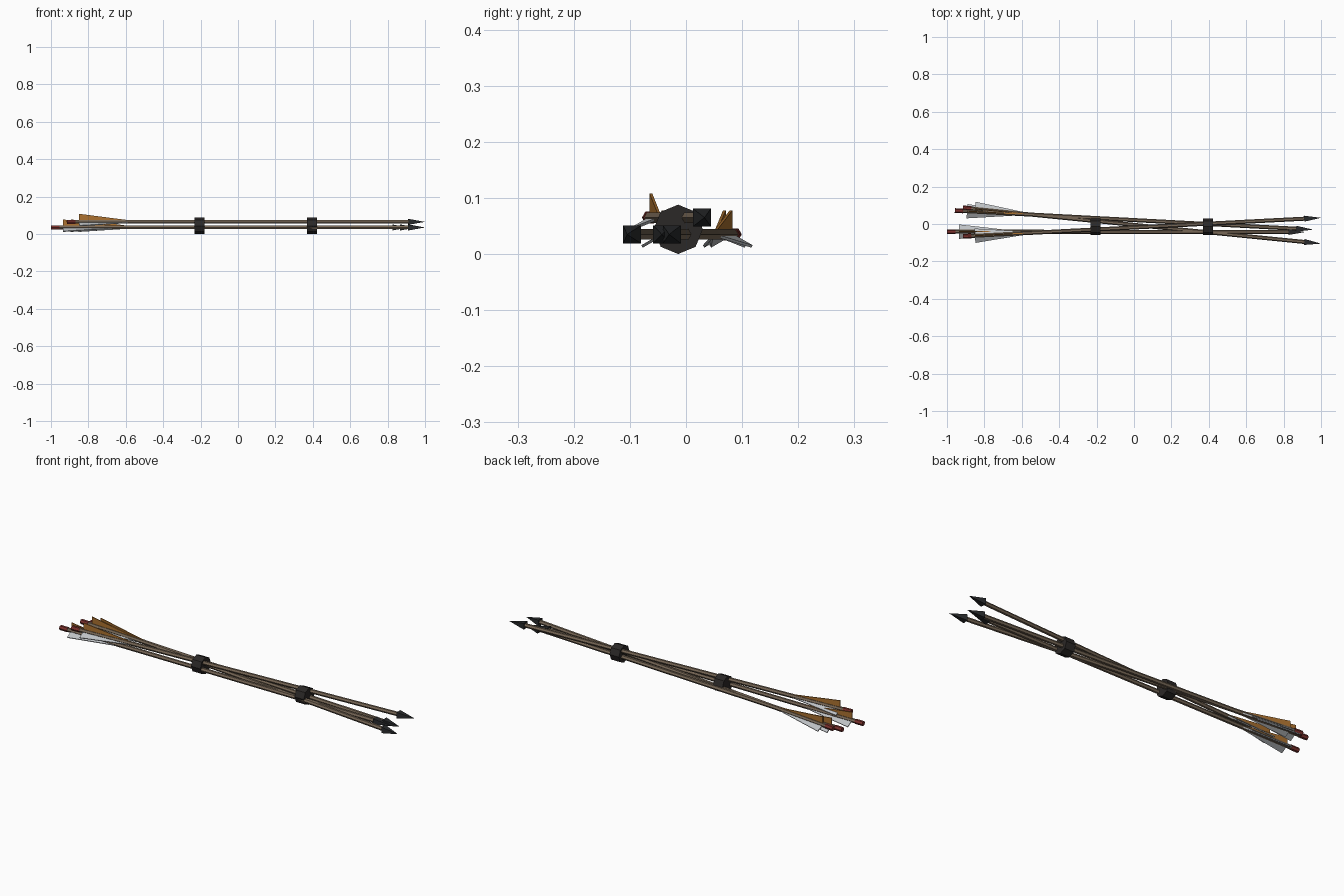
import bpy, bmesh, math
from mathutils import Vector, Matrix

if "Cube" in bpy.data.objects:
    bpy.data.objects.remove(bpy.data.objects["Cube"])


def material(name, rgb):
    m = bpy.data.materials.new(name)
    m.diffuse_color = (*rgb, 1)
    m.use_nodes = True
    m.node_tree.nodes["Principled BSDF"].inputs["Base Color"].default_value = m.diffuse_color
    return m


WOOD = material("wood", (0.19, 0.14, 0.095))
IRON = material("iron", (0.022, 0.024, 0.026))
RED = material("red", (0.20, 0.03, 0.025))
ORANGE = material("orange", (0.42, 0.17, 0.03))
WHITE = material("white", (0.52, 0.54, 0.56))
LEATHER = material("leather", (0.024, 0.021, 0.02))


def add_object(name, bm, mat, matrix):
    bmesh.ops.recalc_face_normals(bm, faces=bm.faces)
    me = bpy.data.meshes.new(name)
    bm.to_mesh(me)
    bm.free()
    me.materials.append(mat)
    ob = bpy.data.objects.new(name, me)
    ob.matrix_world = matrix
    bpy.context.collection.objects.link(ob)
    return ob


def rod(name, x0, x1, r0, r1, sides, spin, mat, matrix):
    """Tapered prism lying along local x."""
    bm = bmesh.new()
    bmesh.ops.create_cone(bm, cap_ends=True, segments=sides,
                          radius1=r0, radius2=r1, depth=x1 - x0)
    turn = (Matrix.Translation(((x0 + x1) / 2, 0, 0))
            @ Matrix.Rotation(spin, 4, 'X') @ Matrix.Rotation(math.pi / 2, 4, 'Y'))
    bmesh.ops.transform(bm, matrix=turn, verts=bm.verts)
    return add_object(name, bm, mat, matrix)


def feather(name, angle, mat, matrix):
    """Thin triangular vane, highest at the rear."""
    t = 0.0025
    profile = [(0.065, 0.0), (0.065, 0.043), (0.33, 0.009), (0.33, 0.0)]
    bm = bmesh.new()
    face = bm.faces.new([bm.verts.new((x, -t, z)) for x, z in profile])
    ext = bmesh.ops.extrude_face_region(bm, geom=[face])
    verts = [v for v in ext["geom"] if isinstance(v, bmesh.types.BMVert)]
    bmesh.ops.translate(bm, vec=(0, 2 * t, 0), verts=verts)
    return add_object(name, bm, mat, matrix @ Matrix.Rotation(angle, 4, 'X'))


# Arrows: tail point and tip point
arrows = [
    ((-0.915, 0.087, 0.035), (1.0, -0.105, 0.035)),
    ((-0.915, -0.066, 0.065), (1.0, 0.033, 0.063)),
    ((-1.0, -0.041, 0.035), (0.915, -0.043, 0.035)),
    ((-0.958, 0.072, 0.035), (0.957, -0.03, 0.035)),
]
for i, (tail, tip) in enumerate(arrows, 1):
    a, b = Vector(tail), Vector(tip)
    d = b - a
    length = d.length
    pose = Matrix.Translation(a) @ Matrix.Rotation(math.atan2(d.y, d.x), 4, 'Z')
    rod(f"shaft_{i}", 0.035, length - 0.07, 0.0108, 0.0108, 6, 0, WOOD, pose)
    rod(f"nock_{i}", 0.0, 0.045, 0.0125, 0.0125, 6, 0, RED, pose)
    rod(f"arrowhead_{i}", length - 0.09, length, 0.0225, 0.0, 4, math.pi / 4, IRON, pose)
    for k, mat in enumerate((ORANGE, WHITE, WHITE)):
        feather(f"feather_{i}_{k + 1}", k * math.tau / 3, mat, pose)

# Bands tying the bundle together
for i, x in enumerate((-0.205, 0.395), 1):
    rod(f"binding_band_{i}", -0.027, 0.027, 0.044, 0.044, 8, 0, LEATHER,
        Matrix.Translation((x, -0.014, 0.044)))
